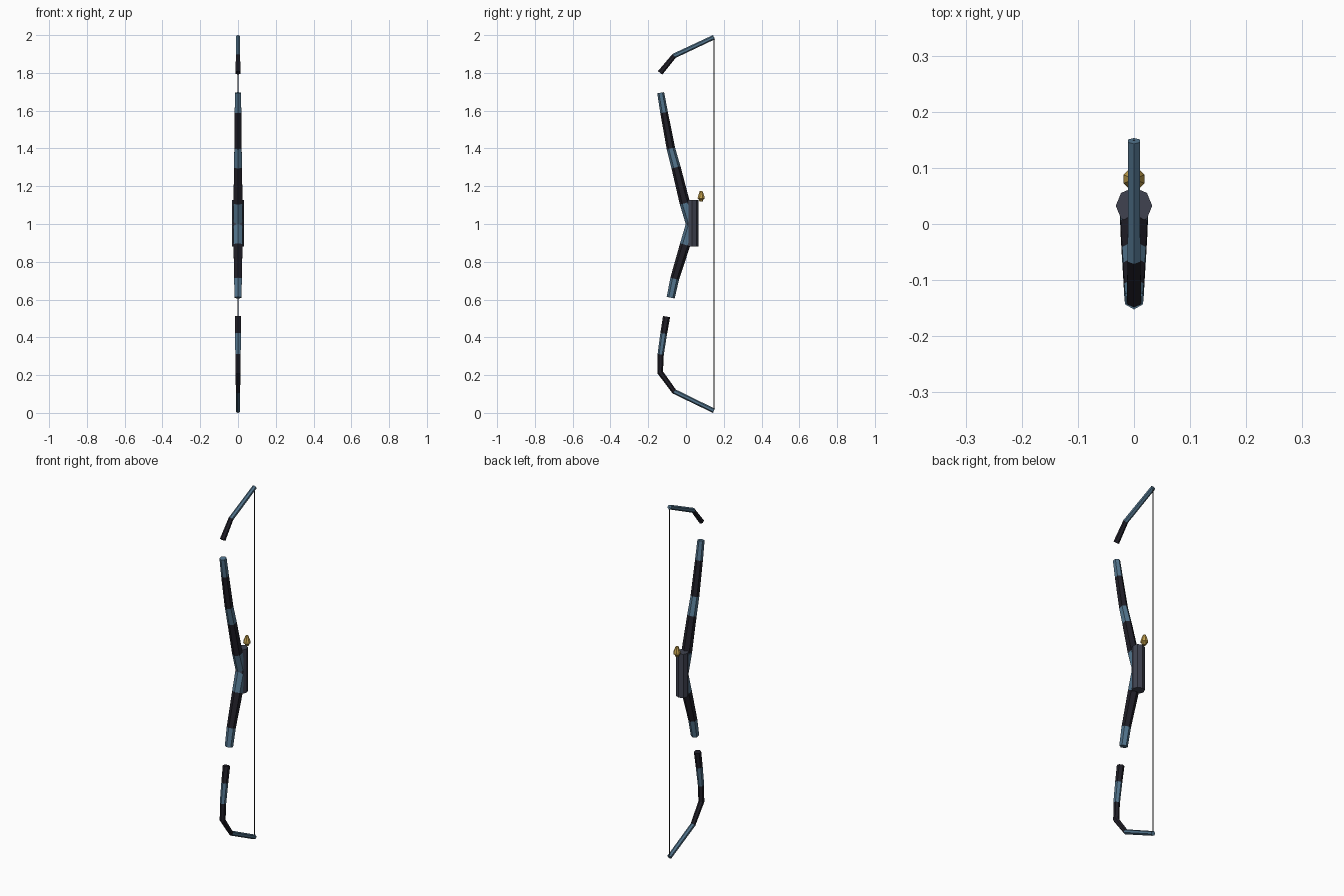
import bpy, bmesh, math
from mathutils import Vector

cube = bpy.data.objects.get("Cube")
if cube:
    bpy.data.objects.remove(cube)


def material(name, rgb):
    m = bpy.data.materials.new(name)
    m.use_nodes = True
    m.diffuse_color = (*rgb, 1)
    m.node_tree.nodes["Principled BSDF"].inputs["Base Color"].default_value = (*rgb, 1)
    return m


BLUE = material("steel blue", (0.085, 0.175, 0.265))
BLACK = material("near black", (0.014, 0.013, 0.020))
GREY = material("slate grey", (0.050, 0.055, 0.080))
GOLD = material("brass", (0.54, 0.35, 0.075))
CORD = material("dark cord", (0.03, 0.03, 0.033))


def loft(name, rings, mats, bands=None):
    """Skin a list of rings; bands gives a material index per span."""
    bm = bmesh.new()
    loops = [[bm.verts.new(p) for p in ring] for ring in rings]
    n = len(loops[0])
    bands = bands or [0] * (len(loops) - 1)
    for a, b, mat in zip(loops, loops[1:], bands):
        for i in range(n):
            j = (i + 1) % n
            bm.faces.new((a[i], a[j], b[j], b[i])).material_index = mat
    bm.faces.new(loops[0]).material_index = bands[0]
    bm.faces.new(loops[-1]).material_index = bands[-1]
    bmesh.ops.recalc_face_normals(bm, faces=bm.faces)
    mesh = bpy.data.meshes.new(name)
    bm.to_mesh(mesh)
    bm.free()
    for m in mats:
        mesh.materials.append(m)
    ob = bpy.data.objects.new(name, mesh)
    bpy.context.collection.objects.link(ob)
    return ob


def limb(name, path, bands, sides=6):
    """Tapered tube along (y, z, radius) points, edge forward, with mitred bends."""
    pts = [Vector((0, y, z)) for y, z, r in path]
    angles = [math.tau * k / sides for k in range(sides)]
    rings = []
    for i, p in enumerate(pts):
        d_in = (p - pts[max(i - 1, 0)]).normalized()
        d_out = (pts[min(i + 1, len(pts) - 1)] - p).normalized()
        tangent = (d_in + d_out).normalized()
        stretch = 1 / max(tangent.dot(d_out), tangent.dot(d_in))
        side = Vector((0, -tangent.z, tangent.y)) * stretch
        r = path[i][2]
        rings.append([p + Vector((math.sin(a) * r, 0, 0)) + side * math.cos(a) * r
                      for a in angles])
    return loft(name, rings, [BLUE, BLACK], bands)


def turned(name, y, profile, mat, sides, turn=0.0):
    """Upright turned shape from (z, radius) pairs; turn is in side steps."""
    angles = [math.tau * (k + turn) / sides for k in range(sides)]
    return loft(name, [[(r * math.cos(a), y + r * math.sin(a), z) for a in angles]
                       for z, r in profile], [mat])


# Bow limbs, in three separated pieces (band 0 is blue, 1 is black)
limb("upper_tip",
     [(0.148, 1.989, 0.0123), (-0.063, 1.89, 0.0130), (-0.137, 1.80, 0.0150)], [0, 1])
limb("main_limb",
     [(-0.134, 1.695, 0.0185), (-0.116, 1.59, 0.0203), (-0.08, 1.40, 0.0225),
      (-0.053, 1.30, 0.0245), (-0.006, 1.11, 0.0275), (0.029, 1.0, 0.029),
      (-0.005, 0.89, 0.0275), (-0.06, 0.71, 0.0235), (-0.081, 0.61, 0.0215)],
     [0, 1, 0, 1, 0, 0, 1, 0])
limb("lower_tip",
     [(-0.103, 0.51, 0.0190), (-0.118, 0.42, 0.0180), (-0.134, 0.31, 0.0165),
      (-0.137, 0.215, 0.0150), (-0.062, 0.113, 0.0130), (0.148, 0.011, 0.0123)],
     [1, 0, 1, 1, 0])

# Eight-sided handle block behind the bend
turned("grip", 0.0325, [(0.88, 0.0325), (1.127, 0.0325)], GREY, 8)

# Brass bell standing at the back of the grip
turned("brass_bell", 0.080,
       [(1.120, 0.010), (1.130, 0.013), (1.135, 0.020), (1.147, 0.018),
        (1.169, 0.010), (1.175, 0.007)], GOLD, 8, 0.5)

# Bowstring
turned("bowstring", 0.147, [(0.014, 0.003), (1.988, 0.003)], CORD, 6)
